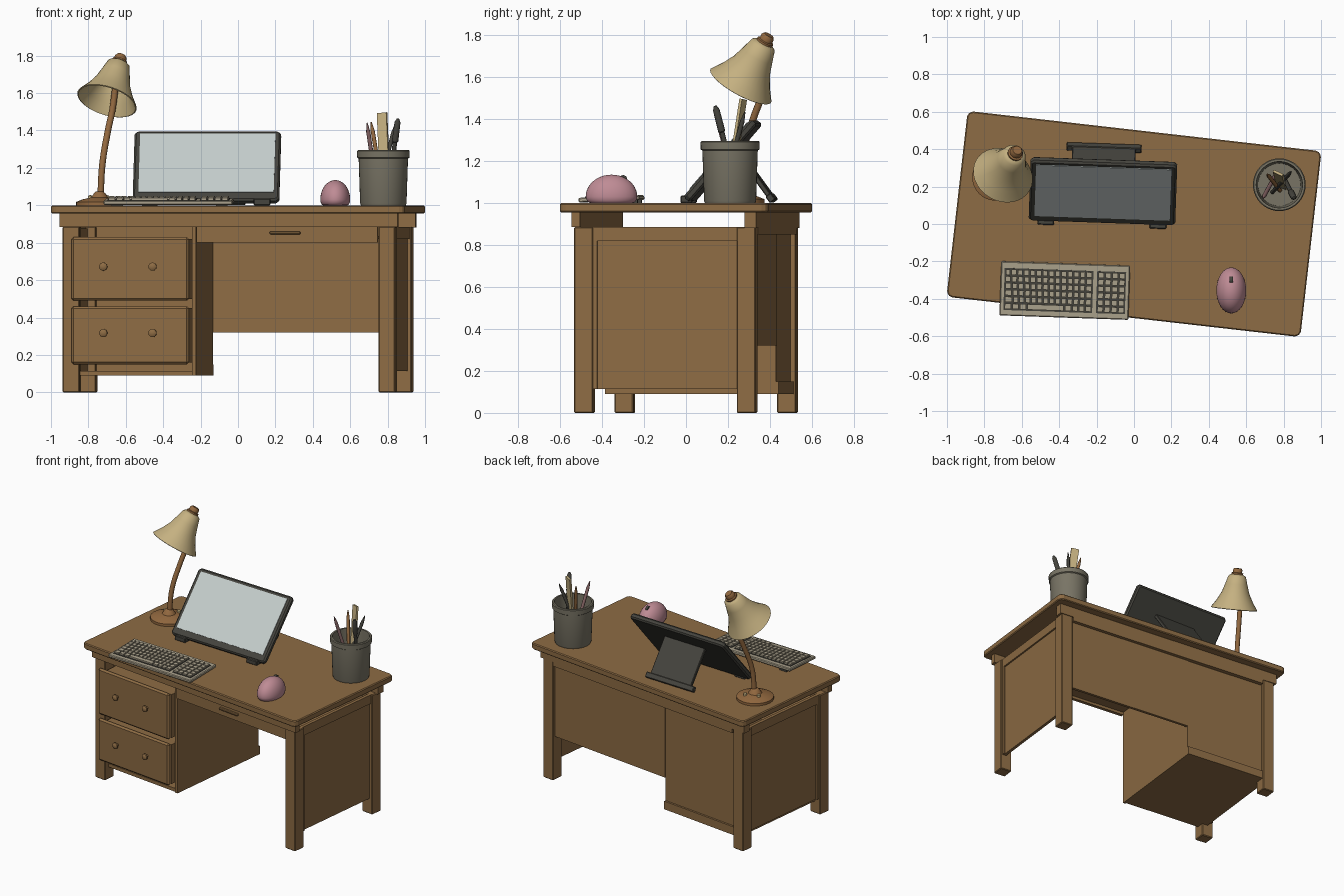
import bpy, bmesh, math
from mathutils import Matrix, Vector

cube = bpy.data.objects.get("Cube")
if cube:
    bpy.data.objects.remove(cube, do_unlink=True)


def material(name, rgb):
    m = bpy.data.materials.new(name)
    m.use_nodes = True
    m.diffuse_color = (*rgb, 1)
    m.node_tree.nodes["Principled BSDF"].inputs["Base Color"].default_value = (*rgb, 1)
    return m


WOOD = material("oak wood", (0.27, 0.15, 0.058))
BRASS = material("lamp bronze", (0.29, 0.14, 0.05))
CREAM = material("cream shade", (0.56, 0.44, 0.22))
CUPGREY = material("stone grey", (0.19, 0.175, 0.13))
PINK = material("pink shell", (0.52, 0.26, 0.30))
DARK = material("charcoal", (0.06, 0.058, 0.048))
SCREEN = material("pale screen", (0.56, 0.62, 0.61))
BEIGE = material("keyboard beige", (0.42, 0.37, 0.27))
MAUVE = material("mauve pencil", (0.26, 0.14, 0.14))


def place(x, y, z, turn=0, tilt=0):
    return (Matrix.Translation((x, y, z)) @ Matrix.Rotation(math.radians(turn), 4, "Z")
            @ Matrix.Rotation(math.radians(tilt), 4, "X"))


def finish(name, bm, mat, frame, bevel=0, smooth=False):
    bmesh.ops.recalc_face_normals(bm, faces=bm.faces)
    me = bpy.data.meshes.new(name)
    bm.to_mesh(me)
    bm.free()
    me.materials.append(mat)
    ob = bpy.data.objects.new(name, me)
    bpy.context.collection.objects.link(ob)
    ob.matrix_world = frame
    if bevel:
        mod = ob.modifiers.new("Bevel", "BEVEL")
        mod.width, mod.segments, mod.limit_method = bevel, 1, "ANGLE"
    if smooth:
        bpy.ops.object.select_all(action="DESELECT")
        ob.select_set(True)
        bpy.context.view_layer.objects.active = ob
        bpy.ops.object.shade_smooth_by_angle(angle=math.radians(40))
    return ob


def boxes(name, spans, mat, frame, bevel=0, corner=0):
    """Boxes given as (x0, x1, y0, y1, z0, z1) joined in one mesh."""
    bm = bmesh.new()
    for x0, x1, y0, y1, z0, z1 in spans:
        m = Matrix.Translation(((x0 + x1) / 2, (y0 + y1) / 2, (z0 + z1) / 2))
        m = m @ Matrix.Diagonal((x1 - x0, y1 - y0, z1 - z0, 1))
        bmesh.ops.create_cube(bm, size=1, matrix=m)
    if corner:
        up = [e for e in bm.edges if abs(e.verts[0].co.z - e.verts[1].co.z) > 1e-4]
        bmesh.ops.bevel(bm, geom=up, offset=corner, segments=2, profile=0.5, affect="EDGES")
    return finish(name, bm, mat, frame, bevel)


def lathe(name, profile, mat, frame, sides=32):
    bm = bmesh.new()
    rings = []
    for r, z in profile:
        rings.append([bm.verts.new((r * math.cos(a), r * math.sin(a), z))
                      for a in (2 * math.pi * i / sides for i in range(sides))])
    for a, b in zip(rings, rings[1:]):
        for i in range(sides):
            j = (i + 1) % sides
            bm.faces.new((a[i], a[j], b[j], b[i]))
    bmesh.ops.remove_doubles(bm, verts=bm.verts, dist=1e-5)
    return finish(name, bm, mat, frame, smooth=True)


def along(start, end):
    """Frame at start with z pointing to end."""
    d = Vector(end) - Vector(start)
    return Matrix.Translation(start) @ d.to_track_quat("Z", "Y").to_matrix().to_4x4()


# Desk: top, aprons and legs
desk = place(0, 0, 0, turn=-6.5)
boxes("desk_top", [(-0.952, 0.952, -0.5, 0.5, 0.955, 1.0)], WOOD, desk, 0.006, corner=0.03)
boxes("front_apron", [(-0.91, 0.91, -0.445, -0.405, 0.885, 0.955)], WOOD, desk)
boxes("back_apron", [(-0.91, 0.91, 0.385, 0.44, 0.88, 0.955),
                     (-0.80, 0.80, 0.41, 0.44, 0.85, 0.88)], WOOD, desk)
for sx, side in ((-1, "right"), (1, "left")):
    for sy, end in ((-1, "front"), (1, "back")):
        x, y = sx * 0.85, sy * 0.39
        boxes(f"{end}_{side}_leg", [(x - 0.045, x + 0.045, y - 0.045, y + 0.045, 0, 0.885)],
              WOOD, desk, 0.005)
    # Side panel with a slightly raised frame
    a, b = sorted((sx * 0.85, sx * 0.872))
    c, d = sorted((sx * 0.86, sx * 0.884))
    boxes(f"{side}_side_panel", [(a, b, -0.35, 0.35, 0.115, 0.875)], WOOD, desk)
    boxes(f"{side}_side_frame", [(c, d, -0.35, 0.35, 0.82, 0.885),
                                 (c, d, -0.35, -0.325, 0.115, 0.82)], WOOD, desk)

# Kneehole: back panel and shallow drawer
boxes("modesty_panel", [(-0.18, 0.81, 0.395, 0.415, 0.32, 0.885)], WOOD, desk)
boxes("shallow_drawer", [(-0.175, 0.80, -0.425, -0.40, 0.80, 0.885),
                         (-0.175, 0.80, -0.40, 0.10, 0.82, 0.835)], WOOD, desk)
boxes("shallow_drawer_handle", [(0.22, 0.385, -0.445, -0.424, 0.845, 0.86)], WOOD, desk, 0.004)

# Drawer cabinet
boxes("cabinet_case", [(-0.20, -0.18, -0.41, 0.41, 0.09, 0.885),
                       (-0.85, -0.20, -0.40, 0.41, 0.09, 0.115),
                       (-0.81, -0.20, 0.385, 0.41, 0.115, 0.885)], WOOD, desk)
boxes("cabinet_back_rail", [(-0.81, -0.18, 0.41, 0.424, 0.09, 0.15)], WOOD, desk)
for label, z0, z1 in (("upper", 0.49, 0.83), ("lower", 0.15, 0.46)):
    boxes(f"{label}_drawer_front", [(-0.845, -0.212, -0.462, -0.436, z0, z1)], WOOD, desk, 0.012)
    boxes(f"{label}_drawer_box", [(-0.79, -0.21, -0.436, 0.10, z0 + 0.01, z1 - 0.01)], WOOD, desk)
    for i, x in enumerate((-0.67, -0.405)):
        knob = desk @ place(x, -0.46, (z0 + z1) / 2 + 0.012, tilt=90)
        lathe(f"{label}_drawer_knob_{i + 1}",
              [(0.01, 0), (0.01, 0.015), (0.022, 0.02), (0.022, 0.03), (0.012, 0.037), (0, 0.037)],
              WOOD, knob, 16)

# Lamp: turned base, bent arm, tilted shade
lathe("lamp_base", [(0, 0), (0.125, 0), (0.125, 0.018), (0.09, 0.032), (0.045, 0.042),
                    (0.03, 0.065), (0.018, 0.075), (0, 0.075)], BRASS, place(-0.74, 0.25, 1.0))
for i, (x, y) in enumerate(((-0.70, 0.31), (-0.79, 0.28))):
    lathe(f"lamp_switch_{i + 1}", [(0.012, 0), (0.012, 0.03), (0, 0.035)], CREAM,
          place(x, y, 1.02), 12)

curve = bpy.data.curves.new("lamp_arm_path", "CURVE")
curve.dimensions = "3D"
curve.bevel_depth, curve.bevel_resolution, curve.resolution_u = 0.017, 3, 8
path = [(-0.735, 0.25, 1.05), (-0.725, 0.265, 1.22), (-0.695, 0.32, 1.4),
        (-0.67, 0.36, 1.52), (-0.645, 0.372, 1.74)]
spline = curve.splines.new("BEZIER")
spline.bezier_points.add(len(path) - 1)
for p, co in zip(spline.bezier_points, path):
    p.co = co
    p.handle_left_type = p.handle_right_type = "AUTO"
curve.use_fill_caps = True
curve.materials.append(BRASS)
bpy.context.collection.objects.link(bpy.data.objects.new("lamp_arm", curve))

shade = along((-0.635, 0.375, 1.765), (-0.7, 0.262, 1.56))
bell = [(0.04, 0.0), (0.062, 0.015), (0.078, 0.07), (0.097, 0.13), (0.128, 0.19), (0.165, 0.245)]
inner = [(r - 0.006, z + 0.003) for r, z in reversed(bell)]
lathe("lamp_shade", [(0, 0)] + bell + inner + [(0, 0.008)], CREAM, shade)
lathe("lamp_cap", [(0, -0.042), (0.025, -0.042), (0.033, -0.03), (0.033, -0.012),
                   (0.042, -0.008), (0.042, 0.008), (0, 0.008)], BRASS, shade, 20)

# Display: tilted slab with screen, feet and rear stand
slab = place(-0.172, 0.0, 1.03, turn=-2, tilt=49)
boxes("display_body", [(-0.392, 0.392, 0, 0.49, -0.04, 0)], DARK, slab, 0.01, corner=0.02)
boxes("display_screen", [(-0.362, 0.362, 0.05, 0.465, -0.002, 0.004)], SCREEN, slab)
boxes("display_feet", [(x - 0.045, x + 0.045, -0.015, 0.04, 0, 0.035) for x in (-0.3, 0.3)],
      DARK, place(-0.172, 0.0, 1.0, turn=-2), 0.005)
boxes("display_stand", [(-0.17, 0.17, 0, 0.3, -0.012, 0.012),
                        (-0.2, 0.2, -0.008, 0.03, -0.016, 0.016)],
      DARK, place(-0.16, 0.415, 1.015, turn=-2, tilt=126), 0.004)

# Keyboard: wedge body, dark beds and rows of keys
board = place(-0.37, -0.355, 1.009, turn=-2, tilt=2.5)
boxes("keyboard_body", [(-0.345, 0.345, -0.145, 0.145, 0, 0.022)], BEIGE, board, 0.005)
boxes("keyboard_beds", [(-0.325, 0.15, -0.115, 0.11, 0.02, 0.025),
                        (0.17, 0.325, -0.115, 0.11, 0.02, 0.025)], DARK, board)
keys = []
pitch = 0.0365


def key(x0, x1, y):
    keys.append((x0 + 0.004, x1 - 0.004, y + 0.004, y + pitch - 0.004, 0.024, 0.036))


for row in range(6):
    y = -0.112 + row * pitch
    if row == 0:
        edges = [-0.322, -0.28, -0.24, -0.2, 0.0, 0.04, 0.075, 0.11, 0.147]
    else:
        first = -0.322 + 0.05 - row * 0.004
        step = (0.11 - first) / 12
        edges = [-0.322] + [first + step * i for i in range(13)] + [0.147]
    for x0, x1 in zip(edges, edges[1:]):
        key(x0, x1, y)
    for col in range(4):
        key(0.173 + col * 0.0375, 0.2105 + col * 0.0375, y)
boxes("keyboard_keys", keys, BEIGE, board)
boxes("keyboard_feet", [(x - 0.03, x + 0.03, 0.11, 0.135, -0.014, 0.001) for x in (-0.28, 0.28)],
      DARK, board)

# Mouse: domed shell with a flat underside and a wheel
bm = bmesh.new()
bmesh.ops.create_uvsphere(bm, u_segments=32, v_segments=20, radius=1)
for v in bm.verts:
    v.co.z = v.co.z * 0.105 if v.co.z > 0 else max(v.co.z * 0.06, -0.03)
    v.co.x *= 0.08
    v.co.y *= 0.123
finish("mouse_shell", bm, PINK, place(0.52, -0.355, 1.03), smooth=True)
lathe("mouse_wheel", [(0, -0.009), (0.02, -0.009), (0.02, 0.009), (0, 0.009)], DARK,
      place(0.52, -0.3, 1.113) @ Matrix.Rotation(math.pi / 2, 4, "Y"), 16)

# Pencil cup and contents
lathe("pencil_cup", [(0, 0), (0.12, 0), (0.124, 0.01), (0.132, 0.25), (0.14, 0.255), (0.141, 0.29),
                     (0.136, 0.295), (0.124, 0.295), (0.114, 0.02), (0, 0.02)],
      CUPGREY, place(0.777, 0.21, 1.0), 40)
pencil = [(0, 0), (0.011, 0), (0.011, 0.38), (0.003, 0.43), (0, 0.43)]
pen = [(0, 0), (0.012, 0), (0.012, 0.32), (0.017, 0.325), (0.016, 0.43), (0.007, 0.45), (0, 0.45)]
for name, shape, mat, start, end in (
        ("mauve_pencil", pencil, MAUVE, (0.75, 0.25, 1.03), (0.685, 0.13, 1.47)),
        ("bronze_pencil", pencil, BRASS, (0.78, 0.18, 1.03), (0.71, 0.27, 1.46)),
        ("dark_pen", pen, DARK, (0.80, 0.25, 1.03), (0.855, 0.14, 1.46)),
        ("second_pen", pencil, DARK, (0.74, 0.17, 1.03), (0.845, 0.285, 1.45))):
    lathe(name, shape, mat, along(start, end), 12)
boxes("ruler", [(-0.028, 0.028, -0.007, 0.007, 0, 0.47)], CREAM,
      place(0.79, 0.2, 1.03, turn=-25) @ Matrix.Rotation(math.radians(-6), 4, "Y")
      @ Matrix.Rotation(math.radians(-7), 4, "X"))
